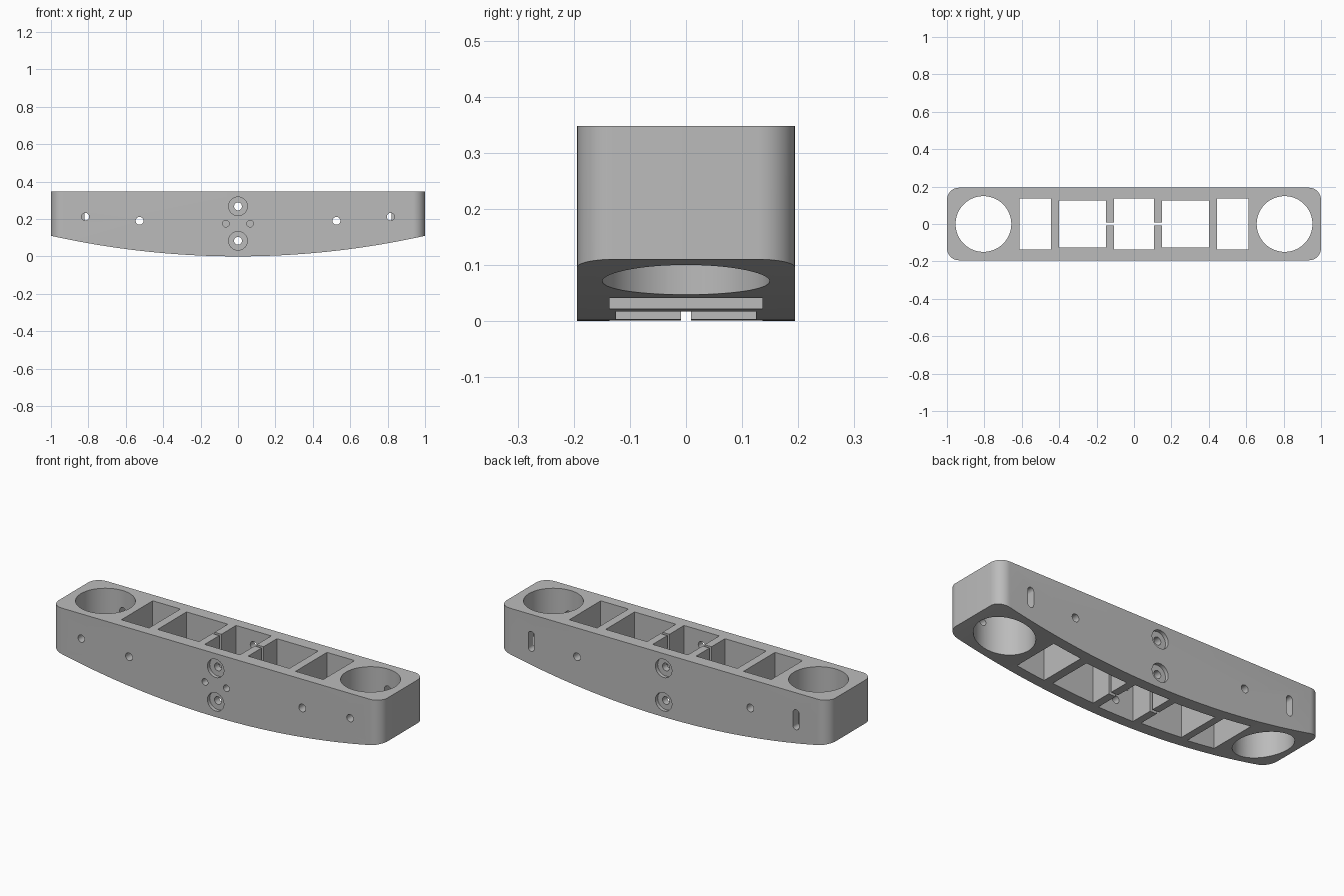
import bpy, bmesh
from math import pi, sin, cos, asin

cube = bpy.data.objects.get("Cube")
if cube:
    bpy.data.objects.remove(cube, do_unlink=True)

HALF_Y, TOP, END_RISE = 0.194, 0.348, 0.11
ARC_R = (1 + END_RISE ** 2) / (2 * END_RISE)

grey = bpy.data.materials.new("matte grey")
grey.use_nodes = True
colour = (0.5, 0.5, 0.5, 1)
grey.diffuse_color = colour
grey.node_tree.nodes["Principled BSDF"].inputs["Base Color"].default_value = colour


def prism(name, outline, low, high, along="z"):
    """Extrude a 2D outline along z (outline in x, y) or along y (outline in x, z)."""
    bm = bmesh.new()
    place = (lambda u, v, w: (u, v, w)) if along == "z" else (lambda u, v, w: (u, w, v))
    face = bm.faces.new([bm.verts.new(place(u, v, low)) for u, v in outline])
    top = bmesh.ops.extrude_face_region(bm, geom=[face])["geom"]
    verts = [g for g in top if isinstance(g, bmesh.types.BMVert)]
    bmesh.ops.translate(bm, verts=verts, vec=place(0, 0, high - low))
    bmesh.ops.recalc_face_normals(bm, faces=bm.faces)
    mesh = bpy.data.meshes.new(name)
    bm.to_mesh(mesh)
    bm.free()
    mesh.materials.append(grey)
    obj = bpy.data.objects.new(name, mesh)
    bpy.context.collection.objects.link(obj)
    return obj


def rounded(cx, cy, hx, hy, r, steps=12):
    """Rounded rectangle; a circle when r equals both half sizes."""
    pts = []
    for q, (sx, sy) in enumerate([(1, 1), (-1, 1), (-1, -1), (1, -1)]):
        for i in range(steps + 1):
            a = (q + i / steps) * pi / 2
            p = (cx + sx * (hx - r) + r * cos(a), cy + sy * (hy - r) + r * sin(a))
            if all(abs(p[0] - o[0]) + abs(p[1] - o[1]) > 1e-6 for o in pts):
                pts.append(p)
    return pts


def circle(cx, cy, r, steps=8):
    return rounded(cx, cy, r, r, r, steps)


def box(x0, x1, hy):
    return [(x0, -hy), (x1, -hy), (x1, hy), (x0, hy)]


def boolean(target, tool, operation):
    mod = target.modifiers.new(tool.name, "BOOLEAN")
    mod.operation, mod.solver, mod.object = operation, "EXACT", tool
    bpy.context.view_layer.objects.active = target
    bpy.ops.object.modifier_apply(modifier=mod.name)
    bpy.data.objects.remove(tool, do_unlink=True)


# Main beam: rounded plan, trimmed to a shallow curved underside
body = prism("beam_body", rounded(0, 0, 1, HALF_Y, 0.065), -0.1, TOP)
span, n = asin(1.05 / ARC_R), 48
arc = [(ARC_R * sin(t), ARC_R - ARC_R * cos(t))
       for t in (span * (2 * i / n - 1) for i in range(n + 1))]
boolean(body, prism("side_profile", arc + [(1.05, 0.5), (-1.05, 0.5)], -0.4, 0.4, "y"), "INTERSECT")


def pocket(name, outline):
    boolean(body, prism(name, outline, -0.2, 0.6), "DIFFERENCE")


def hole(name, outline, y0, y1):
    boolean(body, prism(name, outline, y0, y1, "y"), "DIFFERENCE")


# Vertical openings
pocket("centre_pocket", box(-0.107, 0.107, 0.136))
for s in (-1, 1):
    pocket("large_pocket", box(*sorted((s * 0.149, s * 0.4)), 0.125))
    pocket("small_pocket", box(*sorted((s * 0.445, s * 0.613)), 0.136))
    pocket("divider_gap", box(*sorted((s * 0.09, s * 0.17)), 0.009))
    pocket("end_bore", circle(s * 0.805, 0, 0.149, 20))

# Horizontal holes in the front and back walls
for s in (-1, 1):
    hole("through_hole", circle(s * 0.526, 0.19, 0.021), -0.4, 0.4)
    hole("front_end_hole", circle(s * 0.816, 0.212, 0.02), -0.4, 0)
    hole("back_end_slot", rounded(s * 0.804, 0.2, 0.018, 0.055, 0.018, 8), 0, 0.4)
    hole("front_pilot_hole", circle(s * 0.065, 0.175, 0.018), -0.4, 0)
for z in (0.083, 0.267):
    hole("bolt_hole", circle(0, z, 0.021), -0.4, 0.4)
    for y0, y1 in ((-0.4, 0.02 - HALF_Y), (HALF_Y - 0.02, 0.4)):
        hole("counterbore", circle(0, z, 0.05), y0, y1)

body.select_set(True)
bpy.context.view_layer.objects.active = body
bpy.ops.object.shade_smooth_by_angle(angle=pi / 6)
